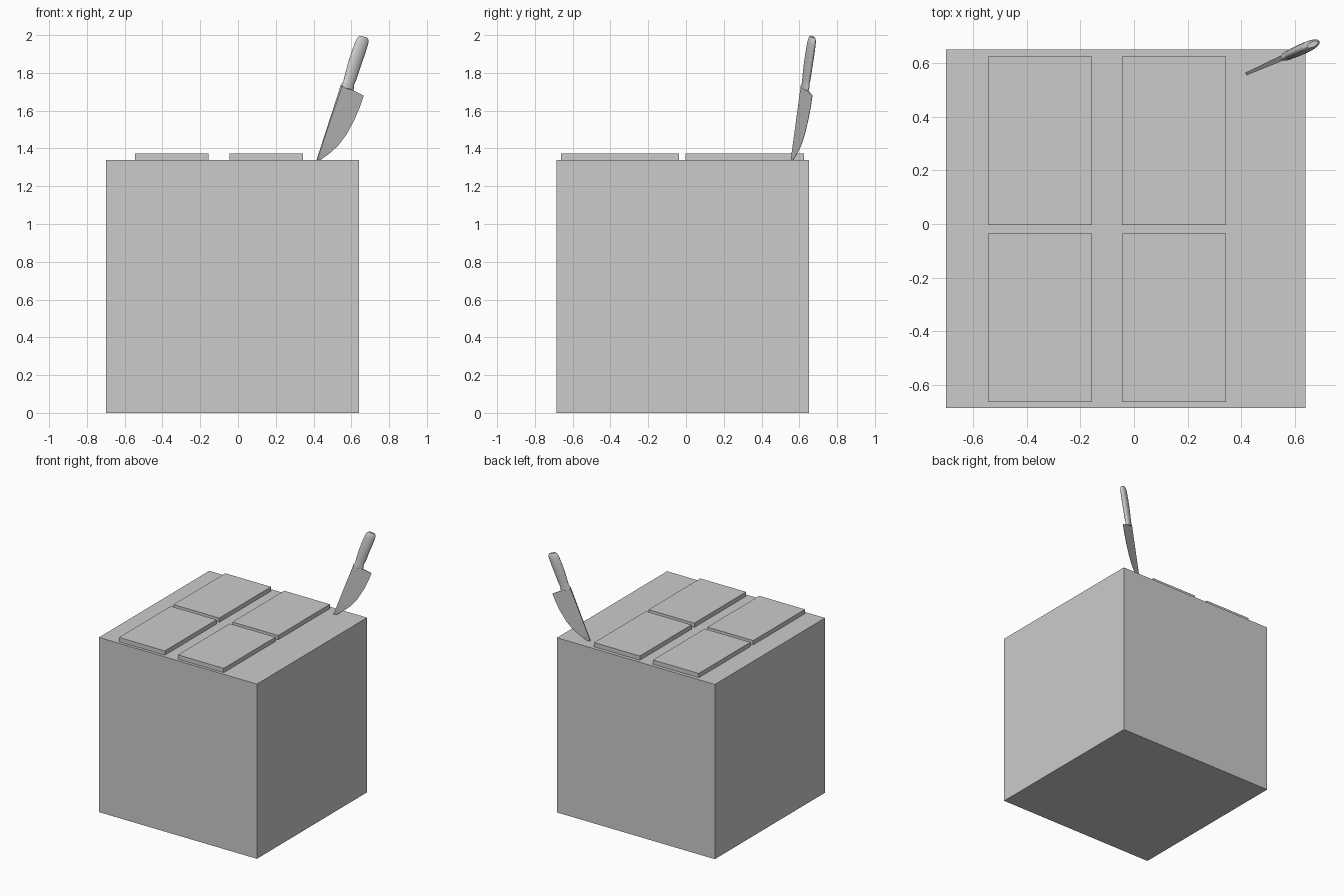
import bpy, bmesh
from math import radians, sin, cos, tan, pi
from mathutils import Vector

if "Cube" in bpy.data.objects:
    bpy.data.objects.remove(bpy.data.objects["Cube"])

ANG = radians(24)  # heading of the knife's vertical plane


def finish(name, bm):
    bmesh.ops.recalc_face_normals(bm, faces=bm.faces)
    me = bpy.data.meshes.new(name)
    bm.to_mesh(me)
    bm.free()
    ob = bpy.data.objects.new(name, me)
    bpy.context.collection.objects.link(ob)
    return ob


def box(name, lo, hi):
    bm = bmesh.new()
    bmesh.ops.create_cube(bm, size=1)
    for v in bm.verts:
        v.co = Vector(l + (c + 0.5) * (h - l) for l, h, c in zip(lo, hi, v.co))
    return finish(name, bm)


def knife_point(x, z, off):
    """Point given by front-view x, z and offset across the knife's plane."""
    y = 0.56 + (x - 0.42) * tan(ANG)
    return Vector((x - off * sin(ANG), y + off * cos(ANG), z))


def loft(name, rings):
    bm = bmesh.new()
    rows = [[bm.verts.new(p) for p in ring] for ring in rings]
    n = len(rows[0])
    for a, b in zip(rows, rows[1:]):
        for i in range(n):
            j = (i + 1) % n
            bm.faces.new((a[i], a[j], b[j], b[i]))
    bm.faces.new(rows[0])
    bm.faces.new(rows[-1])
    return finish(name, bm)


# Block
box("block", (-0.70, -0.685, 0), (0.64, 0.65, 1.34))

# Four raised pads on top
for i, x in enumerate((-0.545, -0.045)):
    for j, y in enumerate((-0.663, -0.003)):
        box(f"pad_{i}_{j}", (x, y, 1.34), (x + 0.388, y + 0.627, 1.373))

# Blade: thick straight spine tapering to a curved cutting edge
edge = [(0.665, 1.68), (0.645, 1.62), (0.615, 1.55), (0.575, 1.475),
        (0.53, 1.415), (0.48, 1.37), (0.445, 1.345), (0.412, 1.318)]
top, tip = Vector((0.548, 1.735)), Vector((0.41, 1.315))
rings = []
for i, (ex, ez) in enumerate(edge):
    t = (edge[0][1] - ez) / (edge[0][1] - edge[-1][1])
    s = top.lerp(tip, t)
    h = 0.010 - 0.005 * t
    rings.append([knife_point(s.x, s.y, -h), knife_point(s.x, s.y, h),
                  knife_point(ex, ez, 0.001), knife_point(ex, ez, -0.001)])
loft("knife_blade", rings)

# Handle with collar: oval sections (x, z, half width, half thickness)
sections = [(0.577, 1.716, 0.034, 0.017), (0.582, 1.733, 0.034, 0.018),
            (0.585, 1.742, 0.029, 0.017), (0.597, 1.778, 0.032, 0.019),
            (0.615, 1.84, 0.034, 0.020), (0.635, 1.90, 0.035, 0.020),
            (0.654, 1.955, 0.034, 0.019), (0.662, 1.978, 0.031, 0.016),
            (0.665, 1.991, 0.021, 0.010)]
rings = []
for x, z, w, d in sections:
    ring = []
    for k in range(20):
        a = 2 * pi * k / 20
        ring.append(knife_point(x + 0.96 * w * cos(a), z - 0.28 * w * cos(a), d * sin(a)))
    rings.append(ring)
handle = loft("knife_handle", rings)
bpy.context.view_layer.objects.active = handle
handle.select_set(True)
bpy.ops.object.shade_smooth_by_angle(angle=radians(40))
